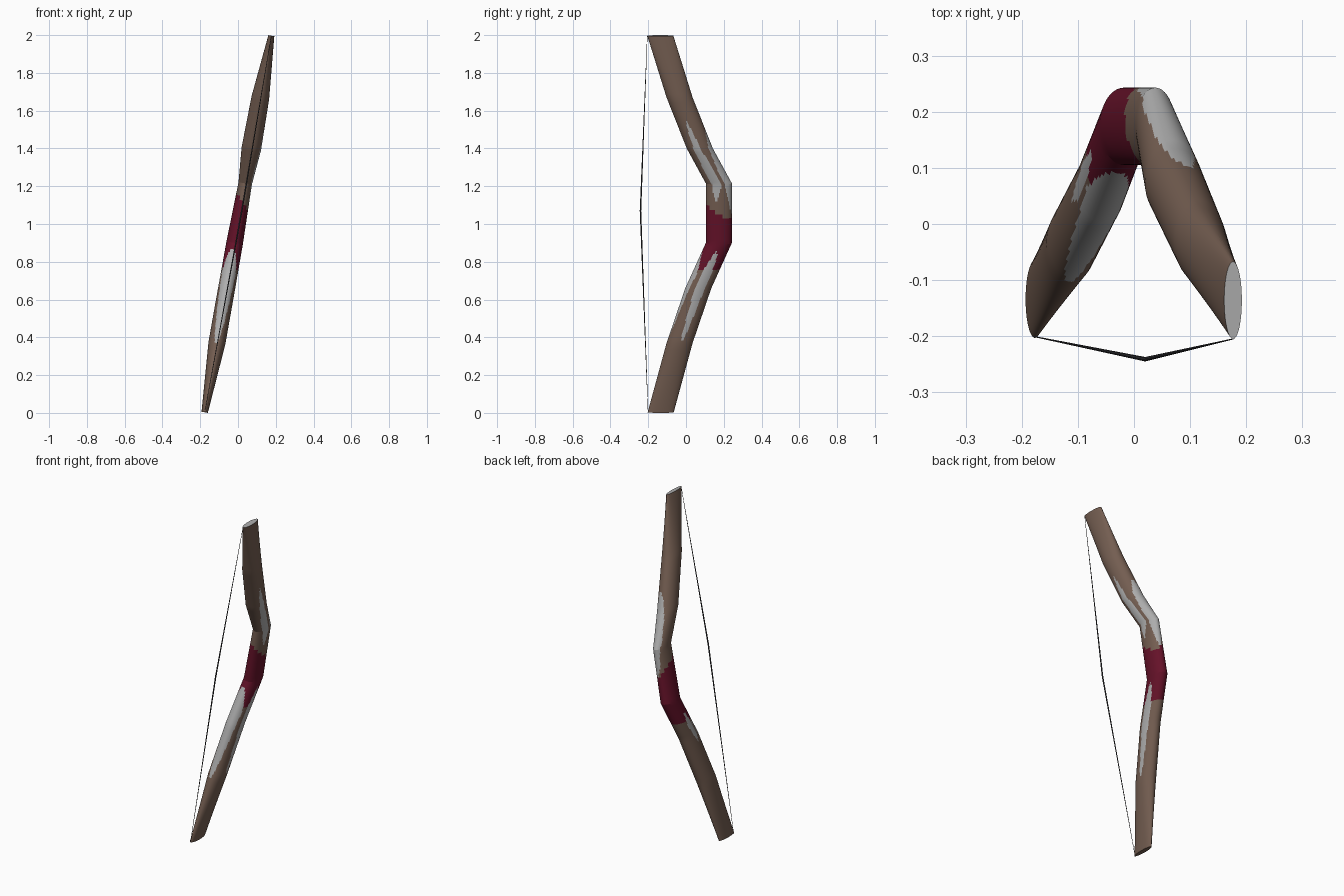
import bpy, bmesh, math
from mathutils import Vector

if "Cube" in bpy.data.objects:
    bpy.data.objects.remove(bpy.data.objects["Cube"])


def material(name, rgb):
    m = bpy.data.materials.new(name)
    m.diffuse_color = (*rgb, 1)
    m.use_nodes = True
    m.node_tree.nodes["Principled BSDF"].inputs["Base Color"].default_value = m.diffuse_color
    return m


BROWN = material("brown wood", (0.175, 0.112, 0.083))
MAROON = material("maroon wrap", (0.13, 0.006, 0.022))
GREY = material("pale grey inlay", (0.42, 0.42, 0.42))
DARK = material("dark cord", (0.04, 0.04, 0.045))

# the whole bow leans to +x
SIDE = Vector((0.985, 0, -0.175))


def axis_x(z):
    return 0.177 * (z - 1)


def tube(name, rings, sides, mats, rule=None):
    """Loft elliptical rings: (centre, half width, half depth)."""
    bm = bmesh.new()
    loops = []
    for c, w, d in rings:
        loops.append([bm.verts.new(c + SIDE * (w * math.cos(a)) + Vector((0, d * math.sin(a), 0)))
                      for a in (2 * math.pi * i / sides for i in range(sides))])
    for k in range(len(loops) - 1):
        for i in range(sides):
            j = (i + 1) % sides
            f = bm.faces.new((loops[k][i], loops[k][j], loops[k + 1][j], loops[k + 1][i]))
            if rule:
                z = (rings[k][0].z + rings[k + 1][0].z) / 2
                f.material_index = rule(360 * (i + 0.5) / sides, z)
    bm.faces.new(loops[0][::-1])
    top = bm.faces.new(loops[-1])
    if rule:
        top.material_index = 2
    bmesh.ops.recalc_face_normals(bm, faces=bm.faces)
    me = bpy.data.meshes.new(name)
    bm.to_mesh(me)
    bm.free()
    for m in mats:
        me.materials.append(m)
    ob = bpy.data.objects.new(name, me)
    bpy.context.collection.objects.link(ob)
    bpy.context.view_layer.objects.active = ob
    ob.select_set(True)
    bpy.ops.object.shade_smooth_by_angle(angle=math.radians(12))
    ob.select_set(False)
    return ob


# spindle shaped inlays: angle, half angle, low z, widest z, high z
INLAYS = [
    (5, 24, 0.38, 0.72, 0.86),
    (265, 55, 0.37, 0.74, 0.87),
    (188, 18, 0.62, 0.73, 0.82),
    (350, 24, 1.13, 1.25, 1.55),
    (80, 55, 1.06, 1.24, 1.50),
]


def bow_colour(deg, z):
    for mid, half, lo, wide, hi in INLAYS:
        if lo < z < hi:
            t = (z - lo) / (wide - lo) if z < wide else (hi - z) / (hi - wide)
            if abs((deg - mid + 180) % 360 - 180) < half * math.sqrt(t):
                return 2
    a = math.radians(deg)
    if 0.77 < z < 1.09 - 0.035 * math.cos(a) - 0.035 * math.sin(a):
        return 1
    return 0


# bow stave: z, centre y, half width
PROFILE = [
    (0.003, -0.134, 0.017), (0.37, -0.034, 0.045), (0.66, 0.065, 0.045),
    (0.90, 0.174, 0.044), (1.215, 0.174, 0.036), (1.40, 0.073, 0.052),
    (1.67, -0.034, 0.047), (1.997, -0.136, 0.016),
]
rings = []
for (z0, y0, w0), (z1, y1, w1) in zip(PROFILE, PROFILE[1:]):
    n = 14
    for k in range(n):
        t = k / n
        z = z0 + (z1 - z0) * t
        rings.append((Vector((axis_x(z), y0 + (y1 - y0) * t, z)), w0 + (w1 - w0) * t, 0.069))
z, y, w = PROFILE[-1]
rings.append((Vector((axis_x(z), y, z)), w, 0.069))
tube("bow_stave", rings, 64, [BROWN, MAROON, GREY], bow_colour)

# bow string, thickest where it is drawn
string = [
    (Vector((axis_x(0.005), -0.201, 0.005)), 0.001, 0.001),
    (Vector((0.02, -0.241, 1.07)), 0.004, 0.004),
    (Vector((axis_x(1.995), -0.205, 1.995)), 0.001, 0.001),
]
tube("bow_string", string, 8, [DARK])
